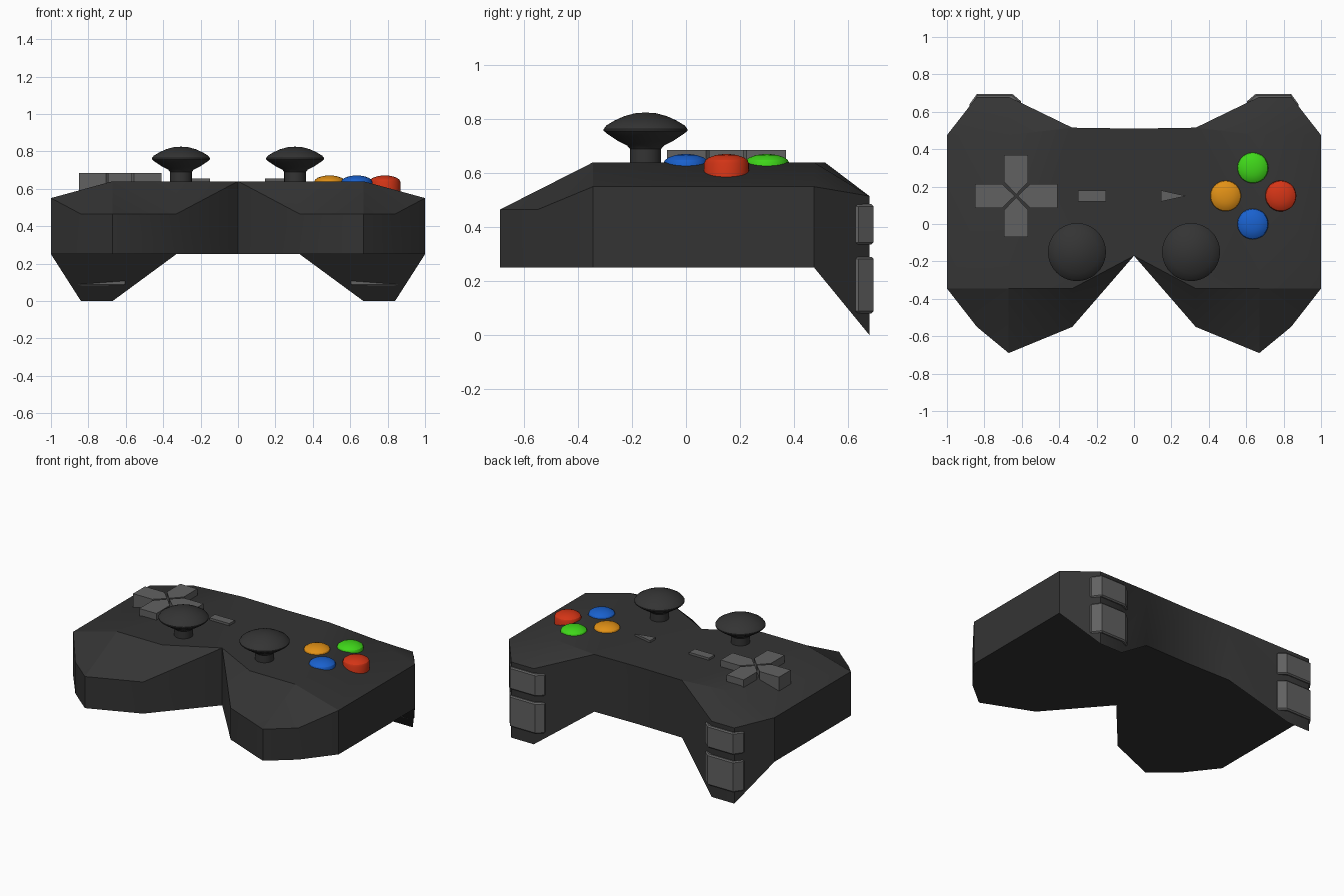
import bpy, bmesh, math
from mathutils import Matrix

if "Cube" in bpy.data.objects:
    bpy.data.objects.remove(bpy.data.objects["Cube"])


def material(name, r, g, b):
    m = bpy.data.materials.new(name)
    m.diffuse_color = (r, g, b, 1)
    m.use_nodes = True
    m.node_tree.nodes["Principled BSDF"].inputs["Base Color"].default_value = m.diffuse_color
    return m


BODY = material("charcoal", 0.034, 0.034, 0.034)
GREY = material("mid grey", 0.12, 0.12, 0.12)
GREEN = material("green", 0.05, 0.68, 0.01)
RED = material("red", 0.66, 0.035, 0.008)
BLUE = material("blue", 0.01, 0.12, 0.62)
ORANGE = material("orange", 0.75, 0.28, 0.008)


def finish(name, bm, mat, angle=30):
    bmesh.ops.remove_doubles(bm, verts=bm.verts, dist=1e-5)
    bmesh.ops.recalc_face_normals(bm, faces=bm.faces)
    me = bpy.data.meshes.new(name)
    bm.to_mesh(me)
    bm.free()
    me.materials.append(mat)
    ob = bpy.data.objects.new(name, me)
    bpy.context.collection.objects.link(ob)
    bpy.ops.object.select_all(action='DESELECT')
    ob.select_set(True)
    bpy.context.view_layer.objects.active = ob
    bpy.ops.object.shade_smooth_by_angle(angle=math.radians(angle))
    return ob


def prism(name, pts, z0, z1, mat, bevel=0.0):
    """Extrude a flat outline from z0 to z1."""
    bm = bmesh.new()
    f = bm.faces.new([bm.verts.new((x, y, z0)) for x, y in pts])
    ext = bmesh.ops.extrude_face_region(bm, geom=[f])["geom"]
    top = [v for v in ext if isinstance(v, bmesh.types.BMVert)]
    bmesh.ops.translate(bm, verts=top, vec=(0, 0, z1 - z0))
    if bevel:
        edges = [e for e in bm.edges if abs(e.verts[0].co.z - e.verts[1].co.z) < 1e-6]
        bmesh.ops.bevel(bm, geom=edges, offset=bevel, segments=1, affect='EDGES')
    return finish(name, bm, mat, 15)


def lathe(name, profile, x, y, mat, steps=40):
    """Spin an (r, z) profile around a vertical axis at x, y."""
    bm = bmesh.new()
    vs = [bm.verts.new((r, 0, z)) for r, z in profile]
    es = [bm.edges.new(p) for p in zip(vs, vs[1:])]
    bmesh.ops.spin(bm, geom=vs + es, cent=(0, 0, 0), axis=(0, 0, 1),
                   angle=2 * math.pi, steps=steps)
    bmesh.ops.transform(bm, matrix=Matrix.Translation((x, y, 0)), verts=bm.verts)
    return finish(name, bm, mat)


# Body: right half outline as x, y, top z, bottom z, then the flat top's inner corners
outline = [(0, .51, .64, .25), (.33, .515, .64, .25), (.67, .68, .515, 0),
           (.84, .68, .515, 0), (1, .475, .55, .25), (1, -.345, .55, .25),
           (.84, -.55, .465, .25), (.67, -.69, .465, .25), (.33, -.55, .465, .25),
           (0, -.17, .64, .25)]
inner = [(.67, .475, .64), (.67, -.345, .64), (.33, -.345, .64)]
top_faces = [(0, 1, 10, 11, 12, 9), (1, 2, 10), (2, 3, 10), (3, 4, 10), (10, 4, 5, 11),
             (11, 5, 6), (11, 6, 7), (11, 7, 8), (11, 8, 12), (12, 8, 9)]
bm = bmesh.new()
for s in (1, -1):
    up = [bm.verts.new((s * x, y, t)) for x, y, t, b in outline]
    up += [bm.verts.new((s * x, y, z)) for x, y, z in inner]
    low = [bm.verts.new((s * x, y, b)) for x, y, t, b in outline]
    for f in top_faces:
        bm.faces.new([up[i] for i in f])
    for i in range(9):
        bm.faces.new((up[i], up[i + 1], low[i + 1], low[i]))
    bm.faces.new([low[i] for i in (0, 1, 4, 5, 6, 7, 8, 9)])
    bm.faces.new([low[i] for i in (1, 2, 3, 4)])
finish("body", bm, BODY)

# Shoulder buttons wrapped around the back horns
shoulder = [(.605, .61), (.605, .657), (.65, .695), (.84, .695), (.88, .64), (.88, .61)]
for side, s in (("right", 1), ("left", -1)):
    pts = [(s * x, y) for x, y in shoulder]
    prism(side + "_upper_shoulder_button", pts, .335, .485, GREY, .008)
    prism(side + "_lower_shoulder_button", pts, .08, .29, GREY, .008)

# Thumbsticks
stick = [(0, .58), (.058, .58), (.058, .69), (.068, .702), (.1, .718), (.145, .748),
         (.155, .757), (.155, .764), (.145, .777), (.115, .795), (.08, .811),
         (.04, .822), (0, .825)]
for side, s in (("right", 1), ("left", -1)):
    lathe(side + "_thumbstick", stick, s * .305, -.15, BODY)

# Direction pad: four pointed arms
arm = [(.008, 0), (.075, -.064), (.22, -.064), (.22, .064), (.075, .064)]
for i, side in enumerate(("right", "back", "left", "front")):
    c, n = math.cos(i * math.pi / 2), math.sin(i * math.pi / 2)
    pts = [(-.63 + x * c - y * n, .15 + x * n + y * c) for x, y in arm]
    prism(side + "_direction_button", pts, .56, .685, GREY)

# Small centre buttons
prism("left_menu_button", [(-.3, .12), (-.15, .12), (-.15, .18), (-.3, .18)], .6, .655, GREY)
prism("right_menu_button", [(.145, .12), (.28, .15), (.145, .18)], .6, .655, GREY)

# Domed colour buttons
dome = [(0, .56), (.083, .56), (.083, .637)]
dome += [(.083 * math.cos(a), .637 + .034 * math.sin(a))
         for a in (math.radians(d) for d in (20, 40, 60, 75))] + [(0, .671)]
for name, x, y, mat in (("green", .635, .30, GREEN), ("red", .785, .15, RED),
                        ("blue", .635, 0, BLUE), ("orange", .49, .15, ORANGE)):
    lathe(name + "_action_button", dome, x, y, mat)
